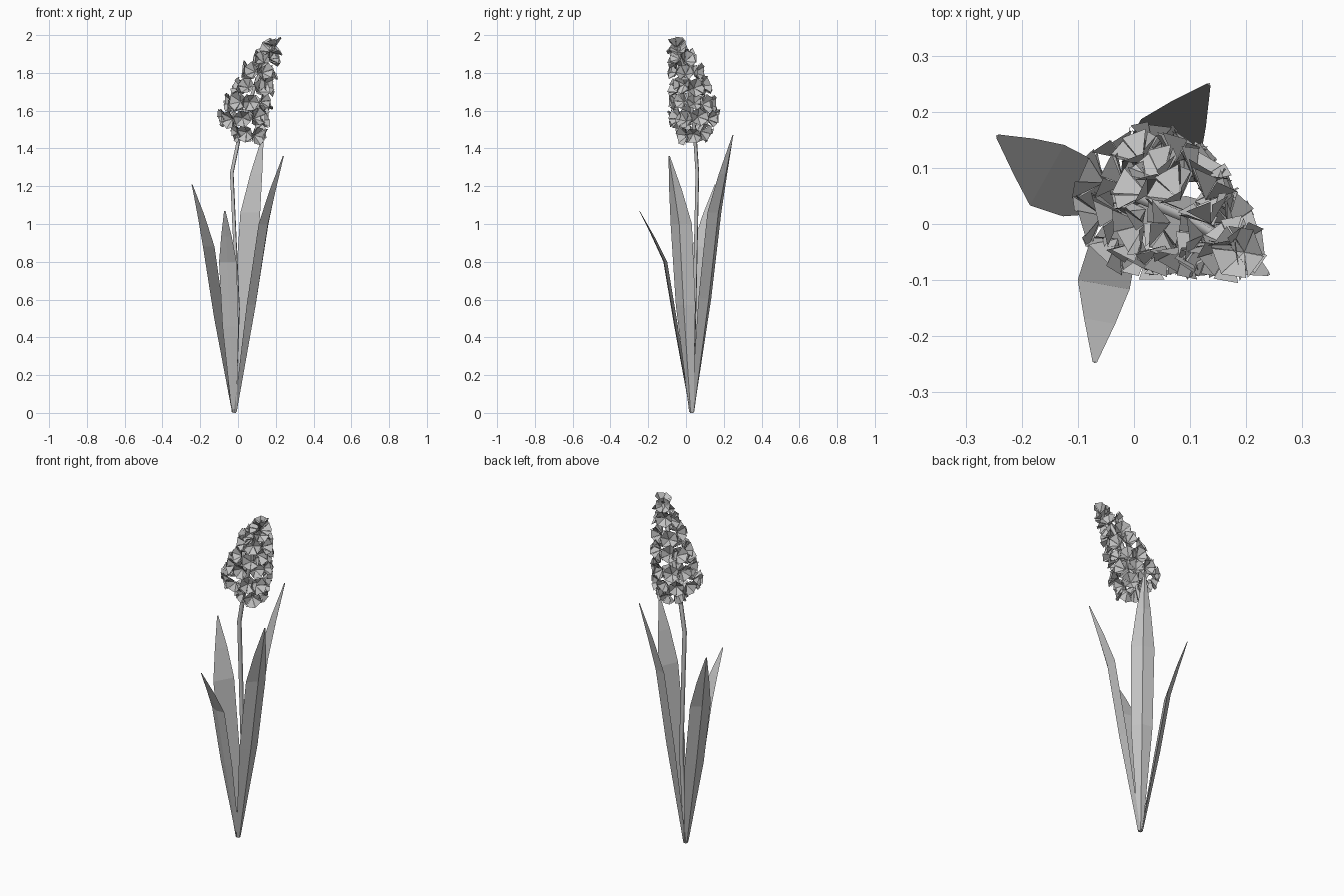
import bpy, math, random
from mathutils import Vector, Matrix

random.seed(4)
cube = bpy.data.objects.get("Cube")
if cube:
    bpy.data.objects.remove(cube)

grey = bpy.data.materials.new("plain_grey")
grey.use_nodes = True
grey.diffuse_color = (0.55, 0.55, 0.55, 1)
grey.node_tree.nodes["Principled BSDF"].inputs["Base Color"].default_value = (0.55, 0.55, 0.55, 1)
UP = Vector((0, 0, 1))


def make(name, verts, faces):
    mesh = bpy.data.meshes.new(name)
    mesh.from_pydata(verts, [], faces)
    mesh.materials.append(grey)
    obj = bpy.data.objects.new(name, mesh)
    bpy.context.collection.objects.link(obj)


# Leaf blade: flat inside, keeled outside, so each station is a thin triangle
def leaf(name, mid, tip, waist, keel_depth):
    base = Vector((-0.02, 0.03, 0.005))
    mid, tip = Vector(mid), Vector(tip)
    out = tip - base
    out.z = 0
    out.normalize()
    side = UP.cross(out)
    base += out * 0.004
    stations = [(base, 0.013, 0.4), (base.lerp(mid, 0.57), waist * 0.92, 1),
                (mid, waist, 1), (mid.lerp(tip, 0.5) - out * 0.004, waist * 0.6, 0.7),
                (tip, 0.004, 0.15)]
    verts, faces = [], []
    for centre, half, keel in stations:
        verts += [centre - side * half, centre + out * keel * keel_depth, centre + side * half]
    for i in range(0, len(verts) - 3, 3):
        for j in range(3):
            k = (j + 1) % 3
            faces.append((i + j, i + k, i + k + 3, i + j + 3))
    last = len(verts)
    faces += [(2, 1, 0), (last - 3, last - 2, last - 1)]
    make(name, verts, faces)


leaf("leaf_back_right", (-0.155, 0.087, 0.88), (-0.243, 0.156, 1.21), 0.062, 0.024)
leaf("leaf_back_left", (0.065, 0.15, 1.06), (0.133, 0.248, 1.47), 0.064, 0.026)
leaf("leaf_front_left", (0.135, -0.025, 1.0), (0.239, -0.089, 1.36), 0.062, 0.026)
leaf("leaf_front_right", (-0.054, -0.108, 0.8), (-0.07, -0.246, 1.07), 0.047, 0.012)

# Bent stem running up into the flower head
curve = bpy.data.curves.new("stem", "CURVE")
curve.dimensions = "3D"
curve.bevel_depth = 0.012
curve.bevel_resolution = 0
curve.use_fill_caps = True
path = [(-0.02, 0.03, 0), (0, 0.045, 0.55), (-0.033, 0.06, 1.27),
        (0.015, 0.045, 1.5), (0.1, 0.01, 1.76), (0.18, -0.04, 1.94)]
spline = curve.splines.new("POLY")
spline.points.add(len(path) - 1)
for point, co in zip(spline.points, path):
    point.co = (*co, 1)
curve.materials.append(grey)
bpy.context.collection.objects.link(bpy.data.objects.new("stem", curve))


# One floret: a wide faceted cup of six petals, its point towards the stem
def floret(verts, faces, centre, facing, size):
    turn = facing.to_track_quat("Z", "Y").to_matrix()
    turn = turn @ Matrix.Rotation(random.uniform(0, math.tau), 3, "Z")
    first = len(verts)
    verts.append(centre + turn @ Vector((0, 0, -size * 0.8)))
    petals = 6
    for k in range(petals):
        lift = size * (0.06 if k % 2 else -0.06)
        for off in (-0.49, 0.49):
            a = math.tau * (k + off) / petals
            verts.append(centre + turn @ Vector((size * math.cos(a), size * math.sin(a), lift)))
        n = first + 1 + 2 * k
        faces.append((first, n, n + 1))


# Flower head: leaning rings of florets (centre, ring radius, count, upward tilt)
rings = [((0.06, 0.043, 1.475), 0.082, 7, -0.35), ((0.03, 0.04, 1.56), 0.128, 10, 0),
         ((0.052, 0.036, 1.645), 0.117, 9, 0.15), ((0.08, 0.022, 1.73), 0.1, 8, 0.25),
         ((0.11, 0.003, 1.81), 0.084, 6, 0.3), ((0.145, -0.018, 1.88), 0.058, 5, 0.35),
         ((0.175, -0.04, 1.935), 0.032, 3, 0.6), ((0.188, -0.05, 1.972), 0.004, 1, 3)]
verts, faces = [], []
for i, (centre, radius, count, tilt) in enumerate(rings):
    for k in range(count):
        a = math.tau * (k + 0.5 * (i % 2)) / count + random.uniform(-0.12, 0.12)
        out = Vector((math.cos(a), math.sin(a), 0))
        spot = Vector(centre) + out * radius + UP * random.uniform(-0.012, 0.012)
        facing = (out + UP * (tilt + random.uniform(-0.3, 0.3))).normalized()
        floret(verts, faces, spot, facing, random.uniform(0.044, 0.052))
make("florets", verts, faces)
